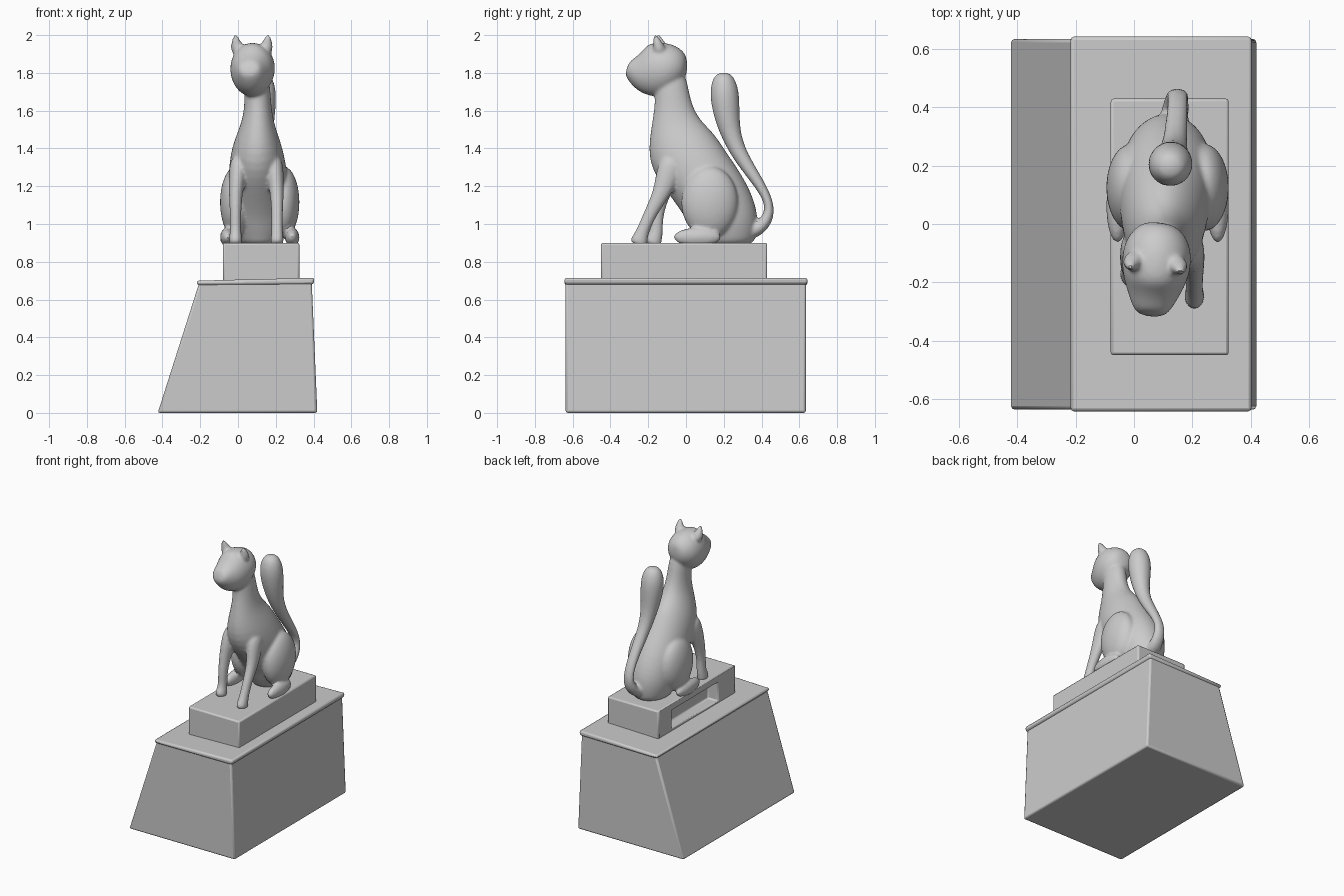
import bpy, bmesh, math
from mathutils import Vector

if "Cube" in bpy.data.objects:
    bpy.data.objects.remove(bpy.data.objects["Cube"])


def make(name, bm):
    bmesh.ops.recalc_face_normals(bm, faces=bm.faces[:])
    me = bpy.data.meshes.new(name)
    bm.to_mesh(me)
    bm.free()
    ob = bpy.data.objects.new(name, me)
    bpy.context.collection.objects.link(ob)
    return ob


def prism(name, profile, y0, y1, bevel=0.0):
    """Extrude an x-z profile along y."""
    bm = bmesh.new()
    face = bm.faces.new([bm.verts.new((x, y0, z)) for x, z in profile])
    new = bmesh.ops.extrude_face_region(bm, geom=[face])['geom']
    bmesh.ops.translate(bm, vec=(0, y1 - y0, 0),
                        verts=[v for v in new if isinstance(v, bmesh.types.BMVert)])
    ob = make(name, bm)
    if bevel:
        mod = ob.modifiers.new("bevel", 'BEVEL')
        mod.width, mod.segments = bevel, 2
    return ob


def box(x0, x1, z0, z1):
    return [(x0, z0), (x1, z0), (x1, z1), (x0, z1)]


def tube(name, stations, sides=20):
    """Loft ellipses (x, y, z, side radius, depth radius) along a path."""
    bm = bmesh.new()
    pts = [Vector(s[:3]) for s in stations]
    rings = []
    for i, s in enumerate(stations):
        t = (pts[min(i + 1, len(pts) - 1)] - pts[max(i - 1, 0)]).normalized()
        side = (Vector((1, 0, 0)) - t * t.x).normalized()
        deep = t.cross(side)
        rings.append([bm.verts.new(pts[i] + side * s[3] * math.cos(a) + deep * s[4] * math.sin(a))
                      for a in (2 * math.pi * k / sides for k in range(sides))])
    for a, b in zip(rings, rings[1:]):
        for k in range(sides):
            j = (k + 1) % sides
            bm.faces.new((a[k], a[j], b[j], b[k]))
    bm.faces.new(rings[0])
    bm.faces.new(rings[-1])
    ob = make(name, bm)
    ob.modifiers.new("subd", 'SUBSURF').levels = 2
    return ob


def ball(name, centre, radii):
    bm = bmesh.new()
    bmesh.ops.create_uvsphere(bm, u_segments=32, v_segments=20, radius=1)
    bmesh.ops.scale(bm, vec=radii, verts=bm.verts)
    bmesh.ops.translate(bm, vec=centre, verts=bm.verts)
    return make(name, bm)


def apply_modifiers(ob):
    dg = bpy.context.evaluated_depsgraph_get()
    me = bpy.data.meshes.new_from_object(ob.evaluated_get(dg))
    ob.modifiers.clear()
    ob.data = me


# Pedestal with one sloping side, and its thin cap
prism("pedestal", [(-0.425, 0), (0.42, 0), (0.39, 0.70), (-0.205, 0.69)], -0.637, 0.635, 0.012)
prism("pedestal_cap", [(-0.215, 0.675), (0.40, 0.68), (0.405, 0.715), (-0.22, 0.70)],
      -0.643, 0.643, 0.012)

# Plinth with a recess in its left side
plinth = prism("plinth", box(-0.08, 0.325, 0.69, 0.90), -0.45, 0.43)
cutter = prism("recess_cutter", box(-0.2, 0.0, 0.715, 0.85), -0.25, 0.27)
cutter.hide_render = True
cut = plinth.modifiers.new("recess", 'BOOLEAN')
cut.operation, cut.object, cut.solver = 'DIFFERENCE', cutter, 'EXACT'
apply_modifiers(plinth)
bpy.data.objects.remove(cutter)
soft = plinth.modifiers.new("bevel", 'BEVEL')
soft.width, soft.segments = 0.01, 2

# Animal: torso from neck to rump
parts = [tube("animal", [
    (0.09, -0.09, 1.82, .06, .07), (0.10, -0.08, 1.74, .07, .09),
    (0.105, -0.07, 1.65, .07, .094), (0.105, -0.06, 1.54, .082, .125),
    (0.10, -0.03, 1.40, .138, .20), (0.105, 0.06, 1.27, .158, .19),
    (0.11, 0.16, 1.13, .165, .19), (0.115, 0.21, 1.01, .155, .185),
    (0.115, 0.215, 0.93, .13, .16), (0.115, 0.215, 0.88, .11, .14)])]

# Head, turned slightly aside
parts.append(tube("head", [
    (0.09, 0.005, 1.83, .03, .03), (0.088, -0.01, 1.83, .075, .08),
    (0.082, -0.06, 1.835, .112, .12), (0.078, -0.12, 1.825, .122, .142),
    (0.073, -0.18, 1.81, .115, .146), (0.066, -0.24, 1.805, .09, .112),
    (0.06, -0.29, 1.82, .066, .062), (0.058, -0.312, 1.828, .045, .035)]))

# Ears
for x, y in ((-0.012, -0.135), (0.158, -0.15)):
    parts.append(tube("ear", [(x + (0.075 - x) * .25, y + .015, 1.90, .045, .045),
                              (x, y, 1.955, .03, .026), (x, y - .012, 1.995, .013, .01),
                              (x, y - .014, 2.002, .008, .006)]))

# Tail loops back from the rump and rises as a club
parts.append(tube("tail", [
    (0.13, 0.30, 0.95, .05, .04), (0.14, 0.375, 0.965, .05, .04),
    (0.147, 0.43, 1.02, .042, .034), (0.15, 0.446, 1.09, .036, .025),
    (0.15, 0.415, 1.17, .035, .026), (0.147, 0.355, 1.26, .038, .034),
    (0.14, 0.275, 1.38, .042, .042), (0.132, 0.232, 1.49, .055, .056),
    (0.127, 0.212, 1.60, .073, .073), (0.124, 0.203, 1.70, .08, .079),
    (0.124, 0.198, 1.77, .062, .06), (0.124, 0.197, 1.803, .03, .03)]))

# Front legs, haunches and hind feet on each side
for side, foot_y in ((-1, -0.17), (1, -0.245)):
    x = 0.097 + side * 0.11
    parts.append(tube("front_leg", [
        (x - side * .02, -0.06, 1.36, .05, .07), (x - side * .01, -0.10, 1.25, .046, .065),
        (x, -0.13, 1.16, .036, .045), (x, (foot_y - .13) / 2 - .005, 1.05, .03, .034),
        (x, foot_y + .015, 0.96, .03, .033), (x, foot_y, 0.92, .035, .045),
        (x, foot_y - .01, 0.885, .036, .048)]))
    parts.append(ball("haunch", (0.115 + side * 0.125, 0.125, 1.115), (.085, .15, .19)))
    parts.append(ball("hind_foot", (0.115 + side * 0.172, 0.06, 0.93), (.038, .125, .05)))

# Blend the animal parts into one smooth sculpted skin
for p in parts:
    apply_modifiers(p)
bpy.ops.object.select_all(action='DESELECT')
for p in parts:
    p.select_set(True)
bpy.context.view_layer.objects.active = parts[0]
bpy.ops.object.join()
animal = parts[0]
skin = animal.modifiers.new("skin", 'REMESH')
skin.mode, skin.voxel_size = 'VOXEL', 0.009
relax = animal.modifiers.new("relax", 'SMOOTH')
relax.factor, relax.iterations = 0.5, 6
apply_modifiers(animal)

# Smooth shading with crisp stone edges
bpy.ops.object.select_all(action='SELECT')
bpy.ops.object.shade_smooth_by_angle(angle=math.radians(35))
